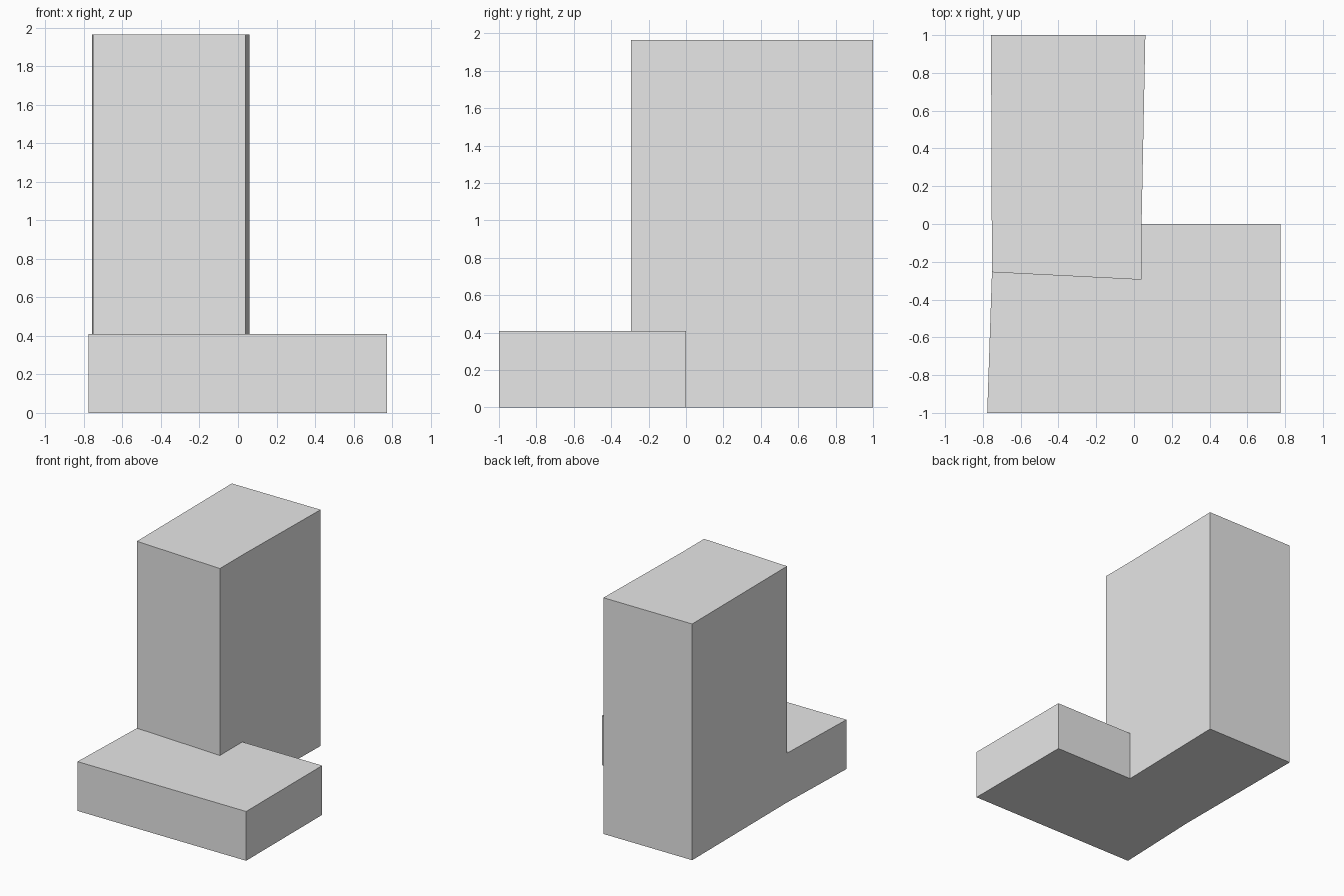
import bpy
import bmesh
from mathutils import Vector

cube = bpy.data.objects.get("Cube")
if cube:
    bpy.data.objects.remove(cube, do_unlink=True)

BASE_HEIGHT, TOWER_HEIGHT = 0.41, 1.965

grey = bpy.data.materials.new("plain_grey")
grey.use_nodes = True
colour = (0.8, 0.8, 0.8, 1.0)
grey.diffuse_color = colour
grey.node_tree.nodes["Principled BSDF"].inputs["Base Color"].default_value = colour


def raise_faces(bm, faces, height):
    """Extrude faces straight up and return the new top faces."""
    result = bmesh.ops.extrude_face_region(bm, geom=faces)["geom"]
    verts = [g for g in result if isinstance(g, bmesh.types.BMVert)]
    bmesh.ops.translate(bm, verts=verts, vec=Vector((0, 0, height)))
    return [g for g in result if isinstance(g, bmesh.types.BMFace)]


bm = bmesh.new()

# Footprint: two plots sharing the tower's front wall and inner corner
front_left, front_right, inner, wall_right, wall_left, back_right, back_left, side_right = [
    bm.verts.new((x, y, 0)) for x, y in (
        (-0.777, -1), (0.775, -1), (0.04, 0), (0.04, -0.295),
        (-0.752, -0.255), (0.06, 1), (-0.757, 1), (0.775, 0))]
base_plot = bm.faces.new((front_left, front_right, side_right, inner, wall_right, wall_left))
tower_plot = bm.faces.new((wall_left, wall_right, inner, back_right, back_left))

# Low base first, then the tower rising from its rear plot
tops = raise_faces(bm, [base_plot, tower_plot], BASE_HEIGHT)
tower_top = max(tops, key=lambda f: f.calc_center_median().y)
raise_faces(bm, [tower_top], TOWER_HEIGHT - BASE_HEIGHT)

# Merge coplanar walls and tidy the normals
bmesh.ops.dissolve_limit(bm, angle_limit=0.004, verts=bm.verts[:], edges=bm.edges[:])
bmesh.ops.recalc_face_normals(bm, faces=bm.faces[:])

mesh = bpy.data.meshes.new("tower_block")
bm.to_mesh(mesh)
bm.free()
mesh.materials.append(grey)
tower_block = bpy.data.objects.new("tower_block", mesh)
bpy.context.collection.objects.link(tower_block)
